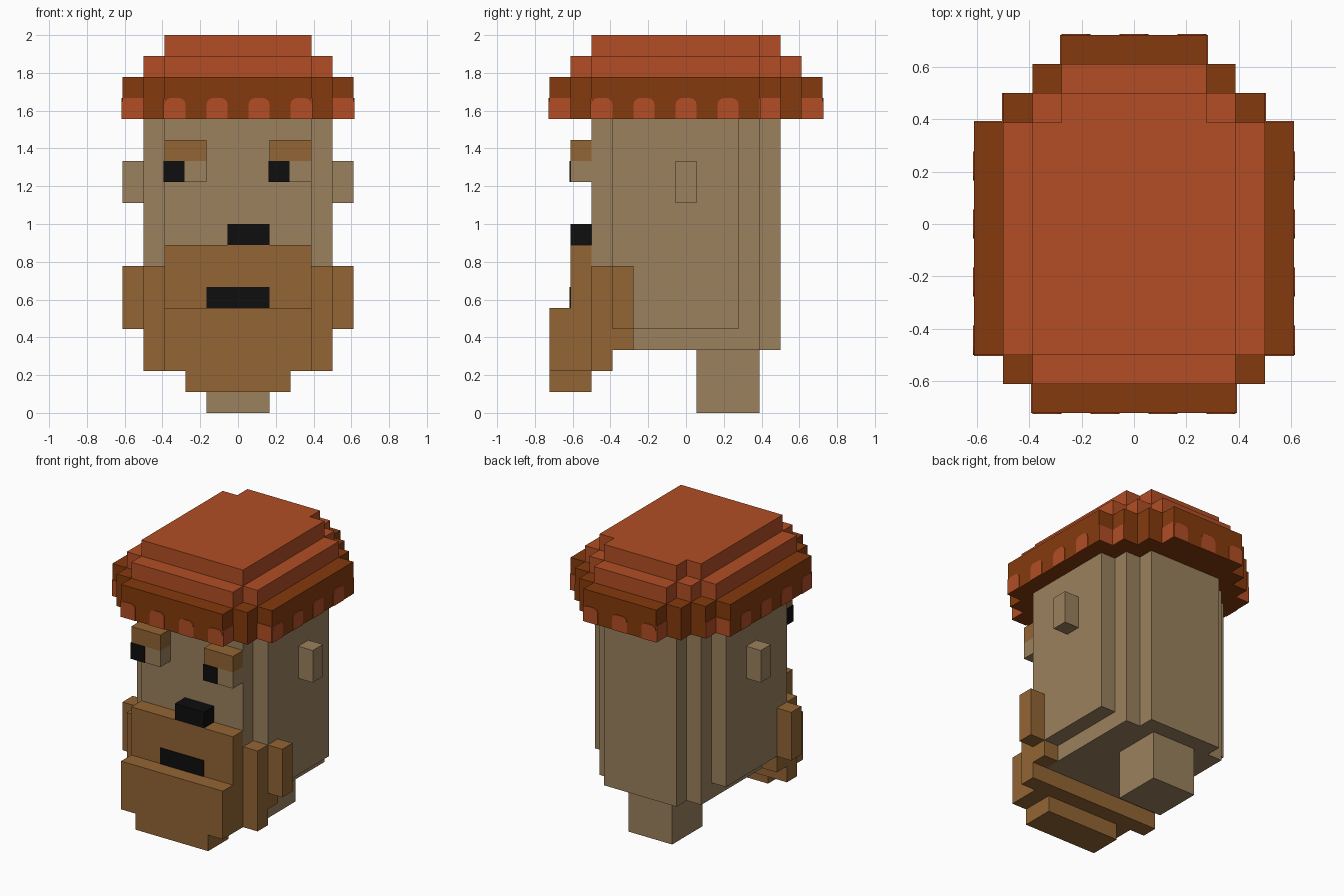
import bpy, bmesh, math
from mathutils import Vector

cube = bpy.data.objects.get("Cube")
if cube:
    bpy.data.objects.remove(cube, do_unlink=True)

U = 1 / 9      # size of one block
T = 0.04       # thickness of painted plates, in blocks


def material(name, r, g, b):
    m = bpy.data.materials.new(name)
    m.use_nodes = True
    m.diffuse_color = (r, g, b, 1)
    bsdf = m.node_tree.nodes["Principled BSDF"]
    bsdf.inputs["Base Color"].default_value = (r, g, b, 1)
    bsdf.inputs["Roughness"].default_value = 0.9
    return m


ORANGE = material("cap_orange", 0.445, 0.076, 0.018)
RUST = material("cap_rust", 0.235, 0.042, 0.004)
TAN = material("tan", 0.328, 0.220, 0.112)
BEARD = material("beard_brown", 0.292, 0.130, 0.034)
BLACK = material("black", 0.0044, 0.0044, 0.0044)


def solid(name, points, push, mat):
    """Extrude a closed polygon along the vector push; all values in blocks."""
    bm = bmesh.new()
    face = bm.faces.new([bm.verts.new(Vector(p) * U) for p in points])
    new = bmesh.ops.extrude_face_region(bm, geom=[face])["geom"]
    verts = [v for v in new if isinstance(v, bmesh.types.BMVert)]
    bmesh.ops.translate(bm, verts=verts, vec=Vector(push) * U)
    bmesh.ops.recalc_face_normals(bm, faces=bm.faces)
    mesh = bpy.data.meshes.new(name)
    bm.to_mesh(mesh)
    bm.free()
    mesh.materials.append(mat)
    obj = bpy.data.objects.new(name, mesh)
    bpy.context.collection.objects.link(obj)
    return obj


def box(name, x, y, z, mat):
    base = [(x[0], y[0], z[0]), (x[1], y[0], z[0]), (x[1], y[1], z[0]), (x[0], y[1], z[0])]
    return solid(name, base, (0, 0, z[1] - z[0]), mat)


def pair(name, x, y, z, mat):
    box("left_" + name, x, y, z, mat)
    box("right_" + name, (-x[1], -x[0]), y, z, mat)


def stepped(name, half, z, mat):
    """Prism with a mirrored stepped outline, half given front to back."""
    outline = half + [(-x, y) for x, y in reversed(half)]
    return solid(name, [(x, y, z[0]) for x, y in outline], (0, 0, z[1] - z[0]), mat)


# Body and foot
stepped("body_core", [(3.5, -4.5), (3.5, 3.5), (2.5, 3.5), (2.5, 4.5)], (3, 14), TAN)
pair("body_side", (3.5, 4.5), (-3.5, 2.5), (4, 14), TAN)
box("foot", (-1.5, 1.5), (0.5, 3.5), (0, 3), TAN)
pair("ear", (4.5, 5.5), (-0.5, 0.5), (10, 12), TAN)

# Cap: brim, step and crown
stepped("cap_brim", [(3.5, -6.5), (3.5, -5.5), (4.5, -5.5), (4.5, -4.5), (5.5, -4.5),
                     (5.5, 3.5), (4.5, 3.5), (4.5, 4.5), (3.5, 4.5), (3.5, 5.5),
                     (2.5, 5.5), (2.5, 6.5)], (14, 16), RUST)
stepped("cap_step", [(3.5, -5.5), (3.5, -4.5), (4.5, -4.5), (4.5, 3.5), (3.5, 3.5),
                     (3.5, 4.5), (2.5, 4.5), (2.5, 5.5)], (16, 17), ORANGE)
stepped("cap_crown", [(3.5, -4.5), (3.5, 3.5), (2.5, 3.5), (2.5, 4.5)], (17, 18), ORANGE)


def scallop(centre, wall, axis, side, rounded):
    """Orange patch on the lower half of the brim, on a wall facing axis * side."""
    r = 0.3
    shape = [(-0.5, 14), (0.5, 14)]
    if rounded:
        for cx, start in ((0.5 - r, 0), (r - 0.5, 90)):
            for i in range(4):
                a = math.radians(start + 30 * i)
                shape.append((cx + r * math.cos(a), 15 - r + r * math.sin(a)))
    else:
        shape += [(0.5, 15), (-0.5, 15)]
    if axis == "x":
        points = [(wall * side, centre + t, z) for t, z in shape]
        push = (T * side, 0, 0)
    else:
        points = [(centre + t, wall * side, z) for t, z in shape]
        push = (0, T * side, 0)
    solid("brim_scallop", points, push, ORANGE)


# Scallops on the long brim walls and on the corner steps
for c in (-3, -1, 1, 3):
    scallop(c, 6.5, "y", -1, True)
for c in (-2, 0, 2):
    scallop(c, 6.5, "y", 1, True)
for s in (-1, 1):
    for c in (-4, -2, 0, 2):
        scallop(c, 5.5, "x", s, True)
    scallop(-6, 3.5, "x", s, False)
    scallop(4, 4.5, "x", s, False)
    scallop(6, 2.5, "x", s, False)
    scallop(5 * s, 4.5, "y", -1, False)
    scallop(5 * s, 3.5, "y", 1, False)

# Eyes with brown lids; both pupils wrap round the same corner
pair("eyelid", (1.5, 3.5), (-5.5, -4.5), (12, 13), BEARD)
pair("eye", (1.5, 3.5), (-5.5, -4.5), (11, 12), TAN)
for side, x in (("right", -3.5), ("left", 1.5)):
    box(side + "_pupil_front", (x - T, x + 0.95), (-5.5 - T, -5.5), (11, 12), BLACK)
    box(side + "_pupil_side", (x - T, x), (-5.5, -4.5), (11, 12), BLACK)

# Nose and mouth
box("nose", (-0.5, 1.5), (-5.5, -4.5), (8, 9), BLACK)
box("mouth", (-1.5, 1.5), (-5.5 - T, -5.5), (5, 6), BLACK)

# Beard
box("beard_front", (-3.5, 3.5), (-5.5, -4.5), (2, 8), BEARD)
box("beard_chin", (-3.5, 3.5), (-6.5, -5.5), (2, 5), BEARD)
box("beard_tip", (-2.5, 2.5), (-6.5, -4.5), (1, 2), BEARD)
box("beard_under", (-4.5, 4.5), (-4.5, -3.5), (2, 3), BEARD)
pair("beard_cheek", (3.5, 4.5), (-4.5, -3.5), (3, 7), BEARD)
pair("beard_jaw", (3.5, 4.5), (-3.5, -2.5), (3, 4), BEARD)
pair("sideburn", (4.5, 5.5), (-3.5, -2.5), (4, 7), BEARD)
